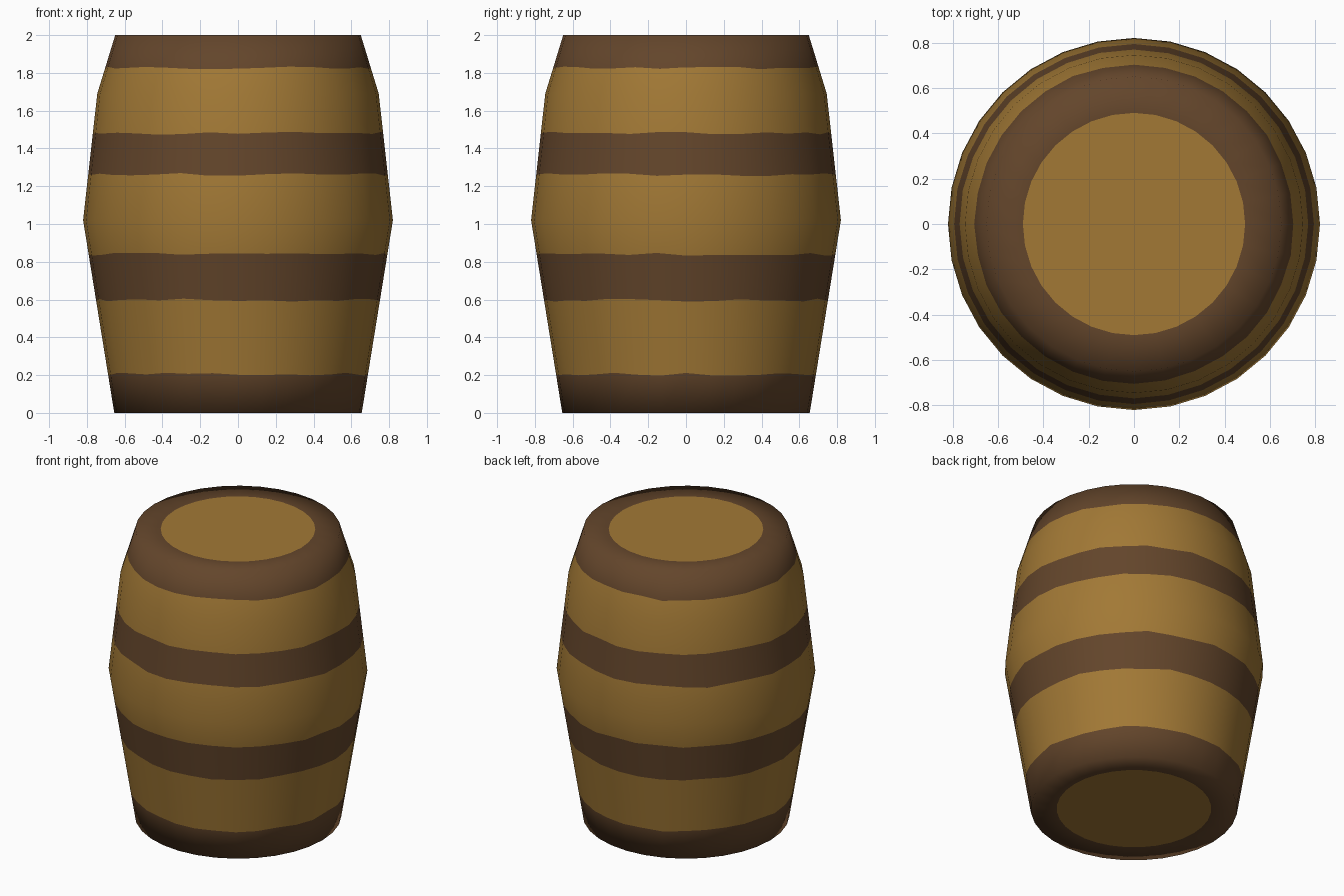
import bpy, bmesh, math, random

if "Cube" in bpy.data.objects:
    bpy.data.objects.remove(bpy.data.objects["Cube"])

random.seed(4)
SIDES = 32

def material(name, color):
    m = bpy.data.materials.new(name)
    m.diffuse_color = (*color, 1)
    m.use_nodes = True
    m.node_tree.nodes["Principled BSDF"].inputs["Base Color"].default_value = m.diffuse_color
    return m

golden = material("golden wood", (0.36, 0.19, 0.036))
brown = material("dark brown hoop", (0.125, 0.06, 0.024))

# Barrel silhouette as (radius, height)
PROFILE = [(0.655, 0), (0.82, 1.02), (0.745, 1.69), (0.65, 2.0)]

def radius_at(z):
    for (r0, z0), (r1, z1) in zip(PROFILE, PROFILE[1:]):
        if z <= z1:
            return r0 + (r1 - r0) * (z - z0) / (z1 - z0)
    return PROFILE[-1][0]

bm = bmesh.new()

def ring(z, radius=None, wobble=0.0):
    """Ring of vertices on the barrel surface, or of a given radius on a lid."""
    verts = []
    for i in range(SIDES):
        a = 2 * math.pi * i / SIDES
        h = z + random.uniform(-wobble, wobble)
        r = radius if radius else radius_at(h)
        verts.append(bm.verts.new((r * math.cos(a), r * math.sin(a), h)))
    return verts

# Rings from bottom lid to top lid; hoop edges are slightly uneven, as if hand painted
W = 0.008
levels = [
    (ring(0, 0.49), 1), (ring(0), 1),
    (ring(0.205, wobble=W), 0), (ring(0.597, wobble=W), 1),
    (ring(0.84, wobble=W), 0), (ring(1.02), 0),
    (ring(1.262, wobble=W), 1), (ring(1.48, wobble=W), 0),
    (ring(1.69), 0), (ring(1.825, wobble=W), 1),
    (ring(2.0), 1), (ring(2.0, 0.49), 0),
]
for (low, mat), (high, _) in zip(levels, levels[1:]):
    for i in range(SIDES):
        j = (i + 1) % SIDES
        bm.faces.new((low[i], low[j], high[j], high[i])).material_index = mat

# Golden lid centres
bm.faces.new(levels[0][0][::-1])
bm.faces.new(levels[-1][0])
for f in bm.faces:
    f.smooth = True

mesh = bpy.data.meshes.new("barrel")
bm.to_mesh(mesh)
bm.free()
mesh.materials.append(golden)
mesh.materials.append(brown)
barrel = bpy.data.objects.new("barrel", mesh)
bpy.context.collection.objects.link(barrel)
